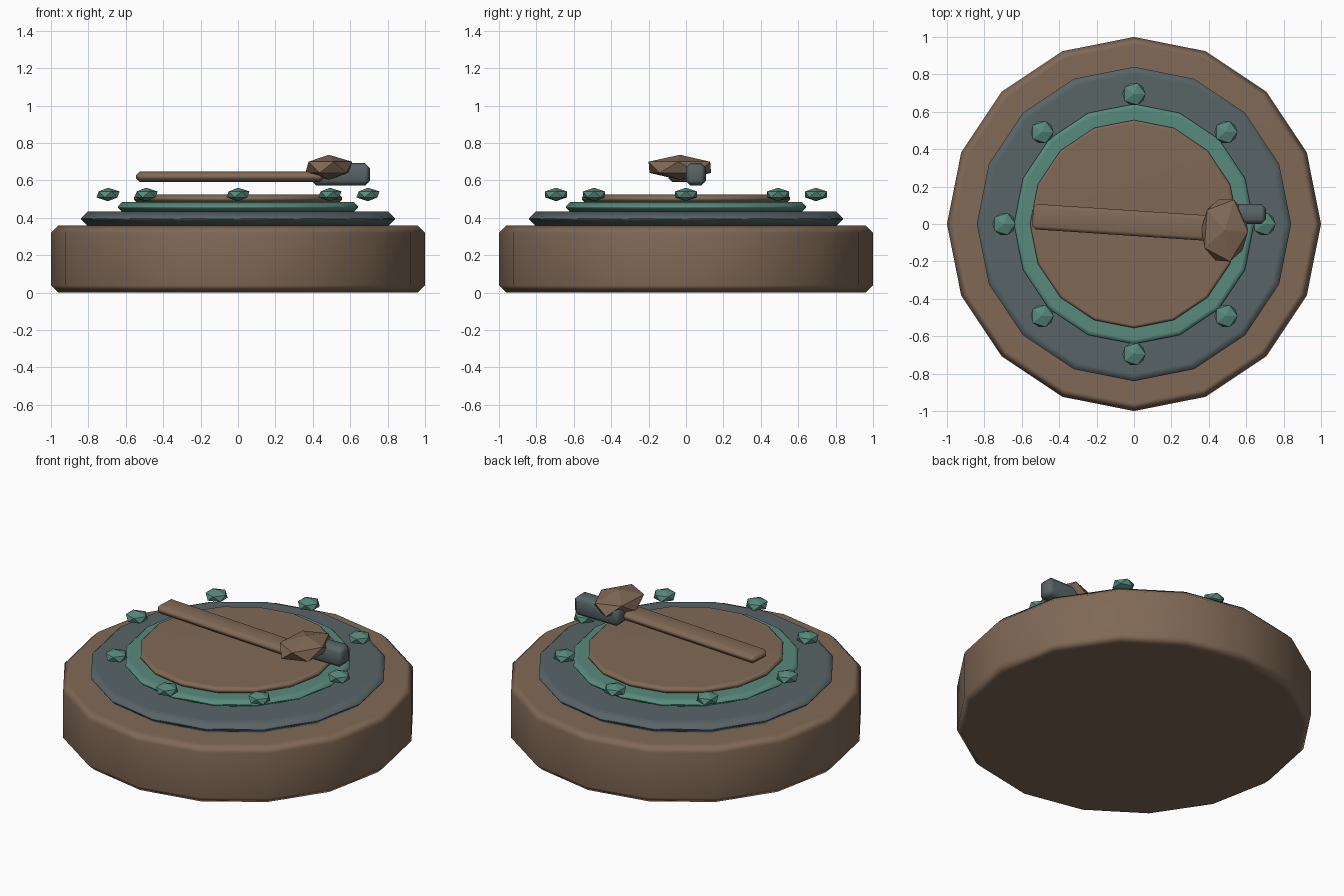
import bpy, math

if "Cube" in bpy.data.objects:
    bpy.data.objects.remove(bpy.data.objects["Cube"])


def material(name, rgb):
    m = bpy.data.materials.new(name)
    m.diffuse_color = (*rgb, 1.0)
    m.use_nodes = True
    m.node_tree.nodes["Principled BSDF"].inputs["Base Color"].default_value = m.diffuse_color
    return m


BROWN = material("brown", (0.216, 0.141, 0.093))
GREY = material("slate_grey", (0.098, 0.127, 0.133))
GREEN = material("patina_green", (0.098, 0.254, 0.202))


def finish(name, mat, bevel=0.0):
    """Name and colour the active object, then chamfer and soften it."""
    ob = bpy.context.object
    ob.name = name
    ob.data.materials.append(mat)
    if bevel:
        bpy.ops.object.transform_apply(location=False, rotation=False, scale=True)
        b = ob.modifiers.new("chamfer", "BEVEL")
        b.width = bevel
        b.segments = 1
        b.limit_method = "ANGLE"
        b.angle_limit = math.radians(40)
        bpy.ops.object.modifier_apply(modifier="chamfer")
        bpy.ops.object.shade_smooth_by_angle(angle=math.radians(50))
        w = ob.modifiers.new("flat_caps", "WEIGHTED_NORMAL")
        w.keep_sharp = True
    return ob


def disc(name, mat, radius, z0, z1, bevel):
    bpy.ops.mesh.primitive_cylinder_add(vertices=16, radius=radius, depth=z1 - z0,
                                        location=(0, 0, (z0 + z1) / 2))
    return finish(name, mat, bevel)


def block(name, mat, size, loc, bevel, turn=0.0):
    bpy.ops.mesh.primitive_cube_add(size=1, location=loc, rotation=(0, 0, turn))
    bpy.context.object.scale = size
    return finish(name, mat, bevel)


def nugget(name, mat, scale, loc, turn=0.0):
    bpy.ops.mesh.primitive_ico_sphere_add(subdivisions=1, radius=1, location=loc,
                                          rotation=(0, 0, turn))
    bpy.context.object.scale = scale
    return finish(name, mat)


# Stacked sixteen-sided drum
disc("drum_body", BROWN, 1.0, 0.0, 0.36, 0.04)
disc("grey_rim", GREY, 0.84, 0.355, 0.435, 0.037)
disc("green_ring", GREEN, 0.642, 0.43, 0.485, 0.024)
disc("drum_skin", BROWN, 0.556, 0.48, 0.525, 0.016)

# Studs around the rim
for i in range(8):
    a = i * math.pi / 4
    nugget(f"stud_{i + 1}", GREEN, (0.069, 0.069, 0.036),
           (0.695 * math.cos(a), 0.695 * math.sin(a), 0.525))

# Beater: stick, faceted head and grey end block
TURN = math.radians(-3.8)
block("beater_stick", BROWN, (1.0, 0.136, 0.056), (-0.043, 0.007, 0.62), 0.02, TURN)
nugget("beater_head", BROWN, (0.14, 0.194, 0.067), (0.485, -0.033, 0.67), TURN)
block("beater_end", GREY, (0.31, 0.108, 0.12), (0.55, 0.053, 0.632), 0.025)
